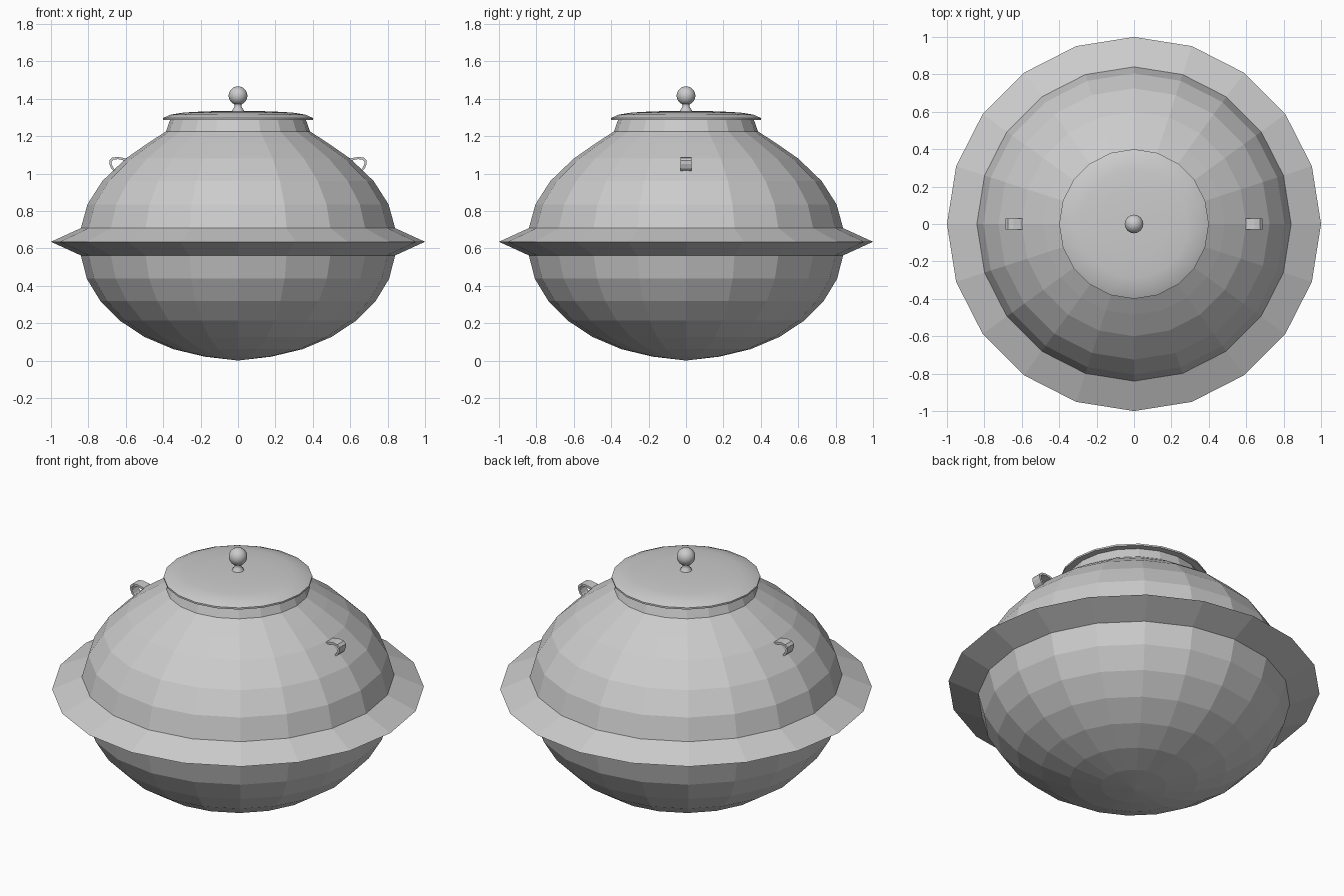
import bpy, bmesh, math

if "Cube" in bpy.data.objects:
    bpy.data.objects.remove(bpy.data.objects["Cube"])


def finish(name, bm):
    bmesh.ops.recalc_face_normals(bm, faces=bm.faces)
    me = bpy.data.meshes.new(name)
    bm.to_mesh(me)
    bm.free()
    ob = bpy.data.objects.new(name, me)
    bpy.context.collection.objects.link(ob)
    return ob


def lathe(name, profile, sides, smooth_angle=None):
    """Spin an (r, z) profile around the z axis."""
    bm = bmesh.new()
    vs = [bm.verts.new((r, 0, z)) for r, z in profile]
    es = [bm.edges.new(p) for p in zip(vs, vs[1:])]
    bmesh.ops.spin(bm, geom=vs + es, cent=(0, 0, 0), axis=(0, 0, 1),
                   angle=2 * math.pi, steps=sides)
    bmesh.ops.remove_doubles(bm, verts=bm.verts, dist=0.0005)
    ob = finish(name, bm)
    if smooth_angle:
        bpy.ops.object.select_all(action='DESELECT')
        ob.select_set(True)
        bpy.context.view_layer.objects.active = ob
        bpy.ops.object.shade_smooth_by_angle(angle=math.radians(smooth_angle))
    return ob


# Pot body: elliptical bowl, pointed flange, shoulder and neck
bowl = []
for i in range(8):
    a = math.radians(90 - 12 * i)
    bowl.append((0.85 * math.cos(a), 0.63 - 0.623 * math.sin(a)))
bowl[0] = (0, 0)
bowl[-1] = (0.84, 0.562)
upper = [(1.0, 0.635), (0.84, 0.708), (0.805, 0.835), (0.725, 0.96),
         (0.60, 1.08), (0.485, 1.16), (0.385, 1.225), (0.362, 1.29)]
lathe("pot_body", bowl + upper, 20)

# Lid: thin shallow dome overhanging the neck
lathe("lid", [(0, 1.287), (0.40, 1.287), (0.40, 1.297), (0.36, 1.315),
              (0.29, 1.326), (0.18, 1.332), (0, 1.336)], 20, 20)

# Knob: flared foot, narrow waist and ball
ball = [(0.05 * math.sin(math.radians(a)), 1.416 - 0.05 * math.cos(math.radians(a)))
        for a in range(24, 181, 12)]
ball[-1] = (0, 1.466)
lathe("lid_knob", [(0, 1.33), (0.034, 1.33), (0.03, 1.341), (0.021, 1.352),
                   (0.018, 1.362)] + ball, 24, 40)

# Handles: bent straps on both shoulders
path = [(0.585, 1.075), (0.61, 1.083), (0.645, 1.089), (0.674, 1.084),
        (0.688, 1.07), (0.687, 1.05), (0.678, 1.026), (0.655, 1.005)]
center = (0.625, 1.03)
for side, sx in (("left", -1), ("right", 1)):
    bm = bmesh.new()
    rings = []
    for x, z in path:
        dx, dz = center[0] - x, center[1] - z
        d = math.hypot(dx, dz)
        ix, iz = x + 0.013 * dx / d, z + 0.013 * dz / d
        rings.append([bm.verts.new((sx * px, y, pz)) for px, y, pz in
                      ((x, -0.03, z), (x, 0.03, z), (ix, 0.03, iz), (ix, -0.03, iz))])
    for a, b in zip(rings, rings[1:]):
        for k in range(4):
            n = (k + 1) % 4
            bm.faces.new((a[k], a[n], b[n], b[k]))
    bm.faces.new(rings[0])
    bm.faces.new(rings[-1])
    finish(side + "_handle", bm)
